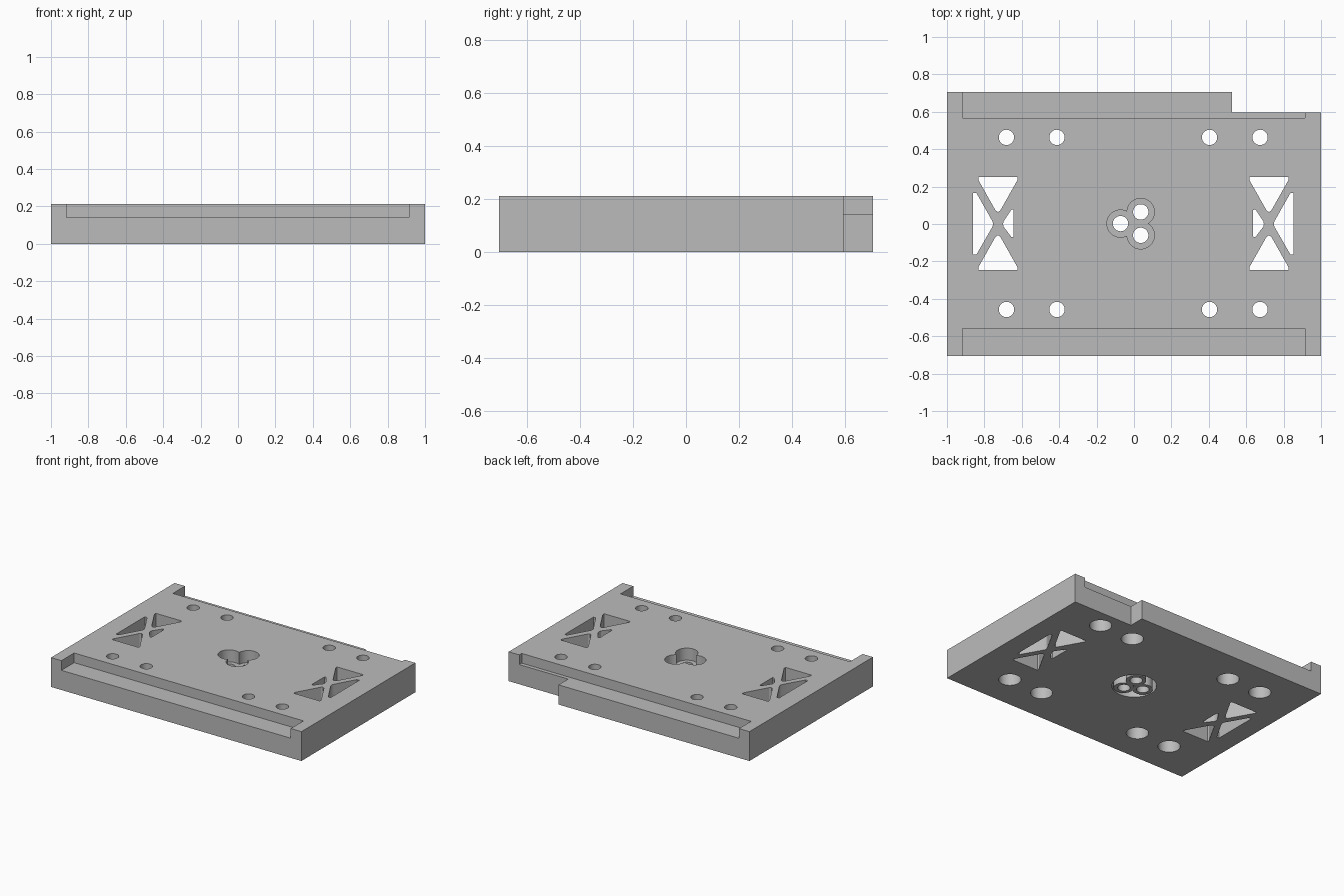
import bpy, bmesh, math

cube = bpy.data.objects.get("Cube")
if cube:
    bpy.data.objects.remove(cube)

H = 0.212        # plate height
SHELF = 0.142    # height of the long edge shelves

grey = bpy.data.materials.new("mid grey")
grey.use_nodes = True
colour = (0.5, 0.5, 0.5, 1)
grey.diffuse_color = colour
grey.node_tree.nodes["Principled BSDF"].inputs["Base Color"].default_value = colour


def prism(name, pts, z0, z1):
    """Extrude a flat outline between two heights."""
    bm = bmesh.new()
    face = bm.faces.new([bm.verts.new((x, y, z0)) for x, y in pts])
    top = bmesh.ops.extrude_face_region(bm, geom=[face])["geom"]
    for v in top:
        if isinstance(v, bmesh.types.BMVert):
            v.co.z = z1
    bmesh.ops.recalc_face_normals(bm, faces=bm.faces)
    mesh = bpy.data.meshes.new(name)
    bm.to_mesh(mesh)
    bm.free()
    obj = bpy.data.objects.new(name, mesh)
    bpy.context.collection.objects.link(obj)
    mesh.materials.append(grey)
    return obj


def circle(cx, cy, r, n=40):
    return [(cx + r * math.cos(math.tau * i / n), cy + r * math.sin(math.tau * i / n))
            for i in range(n)]


def rect(x0, x1, y0, y1):
    return [(x0, y0), (x1, y0), (x1, y1), (x0, y1)]


def combine(target, tool, operation="DIFFERENCE"):
    """Apply a boolean and discard the tool."""
    tool.hide_render = True
    mod = target.modifiers.new("cut", "BOOLEAN")
    mod.operation = operation
    mod.solver = "EXACT"
    mod.object = tool
    bpy.context.view_layer.objects.active = target
    bpy.ops.object.modifier_apply(modifier=mod.name)
    bpy.data.objects.remove(tool)


def cut(pts, z0=-0.1, z1=H + 0.1):
    combine(plate, prism("cutter", pts, z0, z1))


# Plate with a notch in its back corner
plate = prism("base_plate", [(-1, -0.705), (1, -0.705), (1, 0.595), (0.525, 0.595),
                             (0.525, 0.705), (-1, 0.705)], 0, H)

# Long shelves at the front and back edges
cut(rect(-0.917, 0.915, -0.9, -0.56), SHELF)
cut(rect(-0.917, 0.915, 0.567, 0.9), SHELF)

# Mounting holes, counterbored from below
for x in (-0.682, -0.412, 0.404, 0.674):
    for y in (0.463, -0.457):
        cut(circle(x, y, 0.041))
        cut(circle(x, y, 0.073), -0.1, 0.13)

# Bow-tie openings, one at each end
wedge = [(-0.832, 0.25), (-0.623, 0.25), (-0.623, 0.235), (-0.715, 0.072),
         (-0.727, 0.064), (-0.74, 0.072), (-0.832, 0.235)]
outer = [(-0.86, 0.165), (-0.86, -0.163), (-0.842, -0.163), (-0.757, -0.015),
         (-0.753, 0), (-0.757, 0.015), (-0.842, 0.165)]
inner = [(-0.643, 0.075), (-0.655, 0.078), (-0.697, 0.015), (-0.7, 0),
         (-0.697, -0.015), (-0.655, -0.07), (-0.643, -0.068)]
for side in (1, -1):
    shift = 0 if side == 1 else -0.006
    for shape in (wedge, [(x, 0.004 - y) for x, y in wedge], outer, inner):
        cut([(side * x + shift, y) for x, y in shape])

# Central round recess below, leaving three screw bosses
lobes = [(0.072 * math.cos(a), 0.072 * math.sin(a) + 0.002)
         for a in (math.pi, math.pi / 3, -math.pi / 3)]
recess = prism("recess_cutter", circle(0, 0.002, 0.146, 64), -0.1, 0.1)
for x, y in lobes:
    combine(recess, prism("boss_cutter", circle(x, y, 0.066), -0.2, 0.3))
combine(plate, recess)

# Screw holes with a clover-shaped recess above
for x, y in lobes:
    cut(circle(x, y, 0.041))
    cut(circle(x, y, 0.073), 0.125)

# Smooth the bores and keep the edges sharp
plate.select_set(True)
bpy.context.view_layer.objects.active = plate
bpy.ops.object.shade_smooth_by_angle(angle=math.radians(25))
